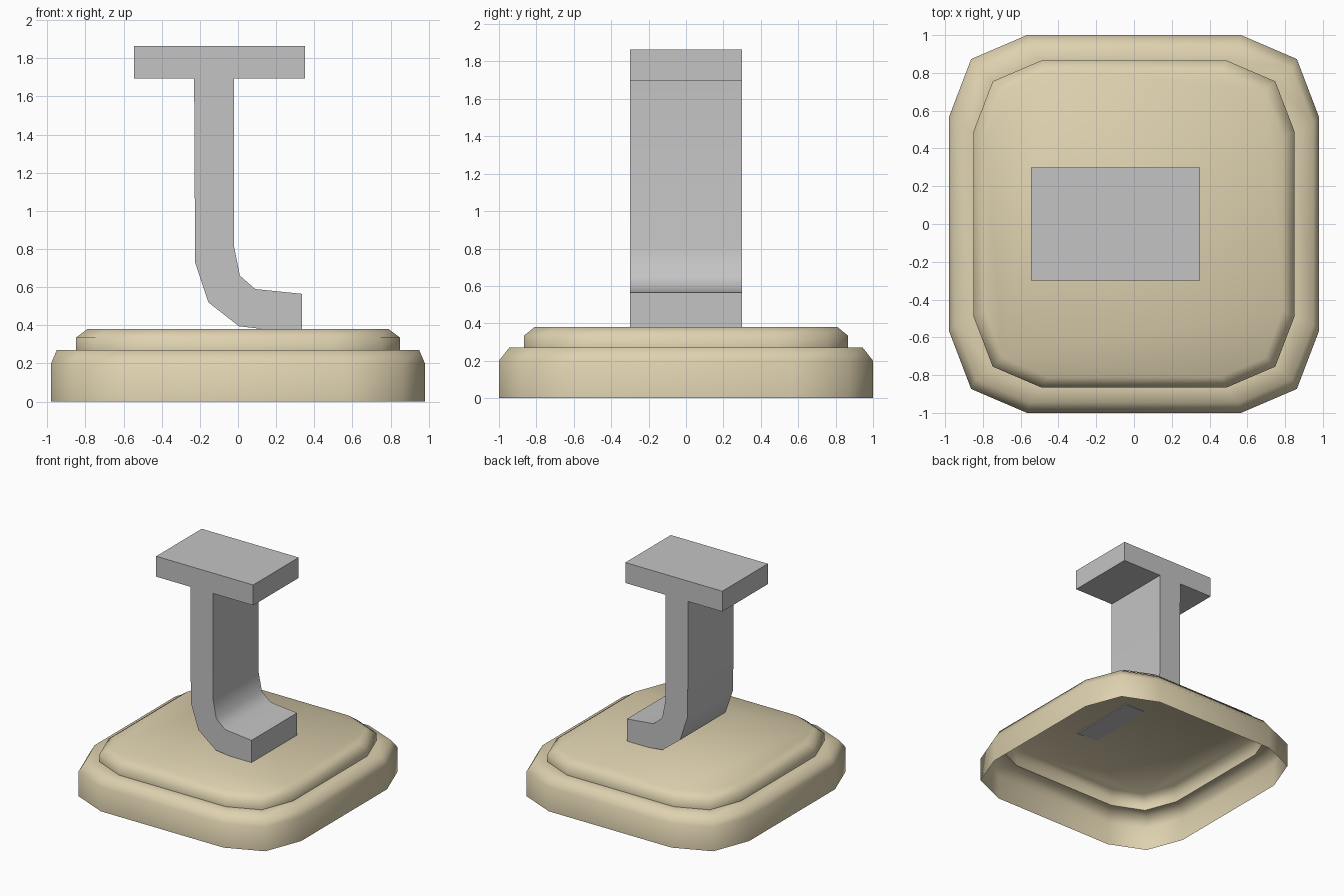
import bpy
import bmesh
import math

if "Cube" in bpy.data.objects:
    bpy.data.objects.remove(bpy.data.objects["Cube"], do_unlink=True)


def make_material(name, color):
    mat = bpy.data.materials.new(name)
    mat.use_nodes = True
    mat.diffuse_color = color
    mat.node_tree.nodes["Principled BSDF"].inputs["Base Color"].default_value = color
    return mat


def finish(name, bm, mat, angle):
    mesh = bpy.data.meshes.new(name)
    bm.to_mesh(mesh)
    bm.free()
    obj = bpy.data.objects.new(name, mesh)
    bpy.context.collection.objects.link(obj)
    mesh.materials.append(mat)
    bpy.ops.object.select_all(action='DESELECT')
    obj.select_set(True)
    bpy.context.view_layer.objects.active = obj
    bpy.ops.object.shade_smooth_by_angle(angle=math.radians(angle))
    return obj


tan = make_material("warm tan", (0.73, 0.64, 0.43, 1))
gray = make_material("mid gray", (0.55, 0.55, 0.55, 1))


def rounded_outline(hx, hy):
    """Rectangle outline whose corners are cut in two segments."""
    a, b = hx * 0.578, hy * 0.565
    quarter = [(hx, b), (hx * 0.88, hy * 0.873), (a, hy)]
    points = []
    for sx, sy in ((1, 1), (-1, 1), (-1, -1), (1, -1)):
        part = [(x * sx, y * sy) for x, y in quarter]
        points += part if sx * sy > 0 else part[::-1]
    return points


# Stepped base: an open-bottomed shell of stacked rings (half x, half y, z)
levels = [(0.98, 1.0, 0), (0.98, 1.0, 0.2), (0.95, 0.945, 0.27),
          (0.85, 0.865, 0.27), (0.85, 0.865, 0.335), (0.79, 0.81, 0.38)]
bm = bmesh.new()
rings = []
for hx, hy, z in levels:
    outline = rounded_outline(hx, hy)
    rings.append([bm.verts.new((x, y, z)) for x, y in outline])
for low, high in zip(rings, rings[1:]):
    for i in range(len(low)):
        j = (i + 1) % len(low)
        bm.faces.new((low[i], low[j], high[j], high[i]))
bm.faces.new(rings[-1])
finish("stepped_base", bm, tan, 75)

# Hooked post with a crossbar: one profile extruded front to back
profile = [(-0.545, 1.865), (-0.545, 1.695), (-0.23, 1.695), (-0.225, 0.73),
           (-0.155, 0.52), (0.005, 0.395), (0.15, 0.378), (0.335, 0.372),
           (0.335, 0.565), (0.09, 0.59), (0.01, 0.66), (-0.02, 0.81),
           (-0.02, 1.695), (0.35, 1.695), (0.35, 1.865)]
bm = bmesh.new()
face = bm.faces.new([bm.verts.new((x, -0.3, z)) for x, z in profile])
extruded = bmesh.ops.extrude_face_region(bm, geom=[face], use_keep_orig=True)
moved = [v for v in extruded["geom"] if isinstance(v, bmesh.types.BMVert)]
bmesh.ops.translate(bm, vec=(0, 0.6, 0), verts=moved)
bmesh.ops.recalc_face_normals(bm, faces=bm.faces)
finish("hooked_post", bm, gray, 45)
